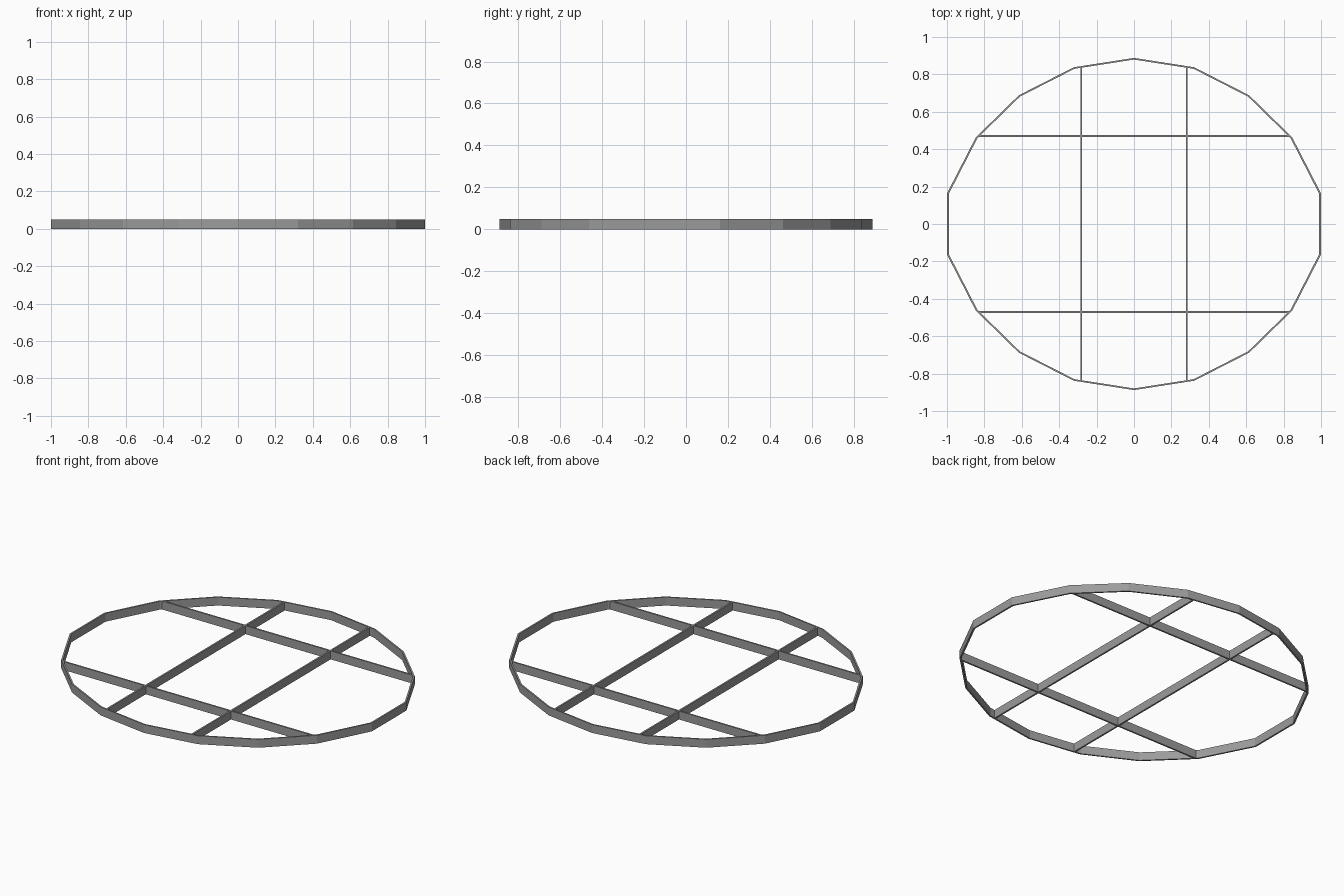
import bpy
import bmesh

cube = bpy.data.objects.get("Cube")
if cube:
    bpy.data.objects.remove(cube, do_unlink=True)

HEIGHT = 0.05
THICK = 0.01

# Single grey metal
metal = bpy.data.materials.new("grey_metal")
metal.use_nodes = True
grey = (0.33, 0.33, 0.33, 1)
metal.diffuse_color = grey
metal.node_tree.nodes["Principled BSDF"].inputs["Base Color"].default_value = grey


def add_object(name, bm):
    bmesh.ops.recalc_face_normals(bm, faces=bm.faces)
    mesh = bpy.data.meshes.new(name)
    bm.to_mesh(mesh)
    bm.free()
    mesh.materials.append(metal)
    obj = bpy.data.objects.new(name, mesh)
    bpy.context.collection.objects.link(obj)
    return obj


def bar(name, x, y, length_x, length_y):
    bm = bmesh.new()
    bmesh.ops.create_cube(bm, size=1)
    bmesh.ops.scale(bm, vec=(length_x, length_y, HEIGHT), verts=bm.verts)
    bmesh.ops.translate(bm, vec=(x, y, HEIGHT / 2), verts=bm.verts)
    return add_object(name, bm)


# Eighteen-sided rim: one quarter outline mirrored round the centre
quarter = [(0, 0.888), (0.322, 0.838), (0.616, 0.688), (0.846, 0.463), (1, 0.163)]
right_half = quarter + [(x, -y) for x, y in reversed(quarter)]
outline = right_half + [(-x, y) for x, y in reversed(right_half[1:-1])]

bm = bmesh.new()
sections = []
for x, y in outline:
    k = 1 - THICK
    sections.append([bm.verts.new(co) for co in (
        (x, y, 0), (x, y, HEIGHT), (x * k, y * k, HEIGHT), (x * k, y * k, 0))])
for i, a in enumerate(sections):
    b = sections[(i + 1) % len(sections)]
    for j in range(4):
        n = (j + 1) % 4
        bm.faces.new((a[j], a[n], b[n], b[j]))
add_object("rim", bm)

# Two pairs of crossing bars
for side, label in ((1, "left"), (-1, "right")):
    bar(label + "_bar", side * 0.282, 0, THICK, 1.67)
for side, label in ((1, "back"), (-1, "front")):
    bar(label + "_bar", 0, side * 0.471, 1.665, THICK)
